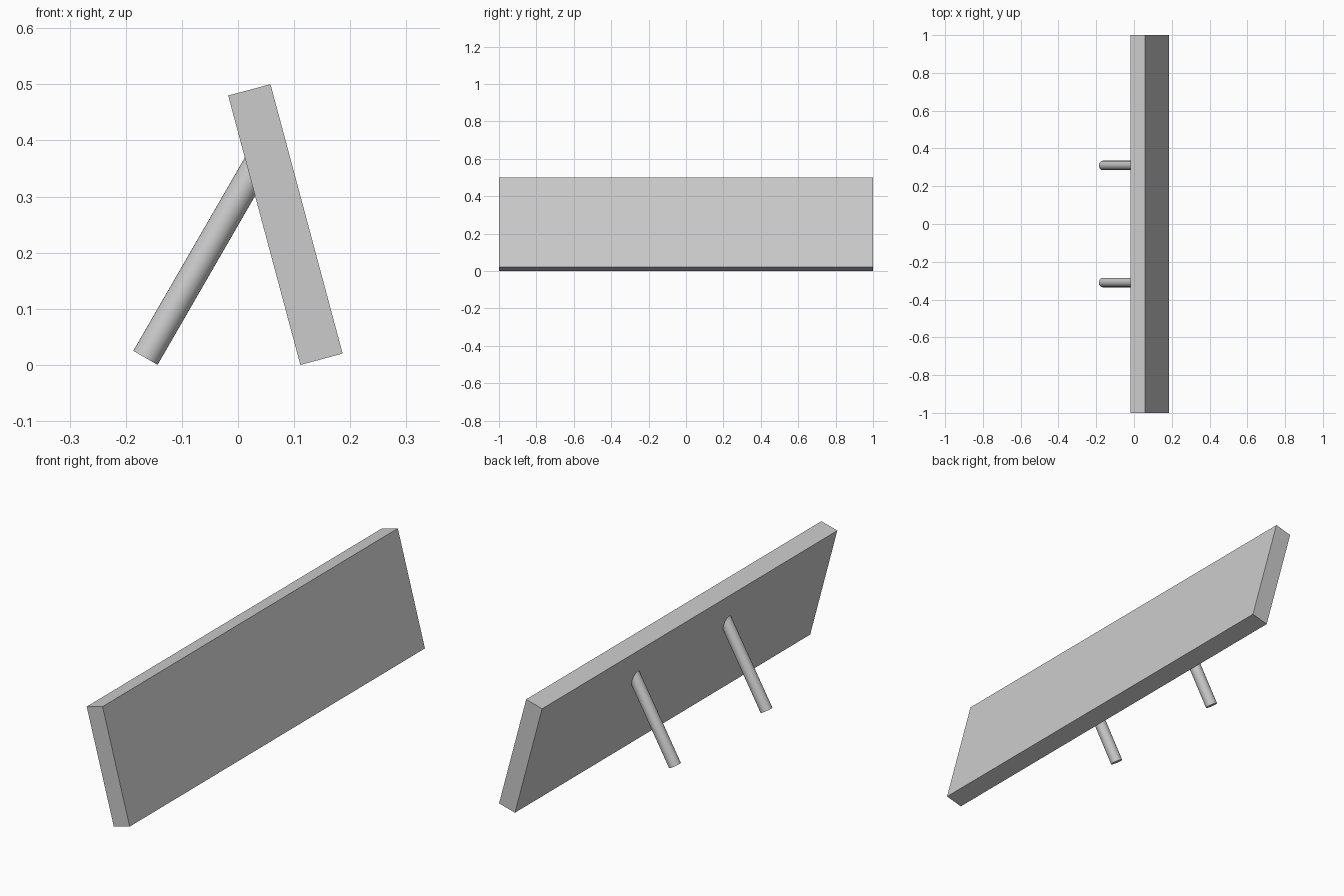
import bpy
from math import radians, sin, cos

if "Cube" in bpy.data.objects:
    bpy.data.objects.remove(bpy.data.objects["Cube"])

# Tilted panel
tilt = radians(15)
bpy.ops.mesh.primitive_cube_add(size=1, location=(0.0845, 0, 0.25), rotation=(0, -tilt, 0))
panel = bpy.context.object
panel.name = "panel"
panel.scale = (0.078, 2.0, 0.497)


# Round support legs, their top ends sunk into the panel
def add_leg(name, y, radius=0.025, length=0.42):
    lean = radians(30)
    foot_x, foot_z = -0.165, radius * sin(lean)
    bpy.ops.mesh.primitive_cylinder_add(
        vertices=32, radius=radius, depth=length,
        location=(foot_x + sin(lean) * length / 2, y, foot_z + cos(lean) * length / 2),
        rotation=(0, lean, 0))
    leg = bpy.context.object
    leg.name = name
    bpy.ops.object.shade_smooth_by_angle()


for name, y in (("front_leg", -0.31), ("back_leg", 0.31)):
    add_leg(name, y)
